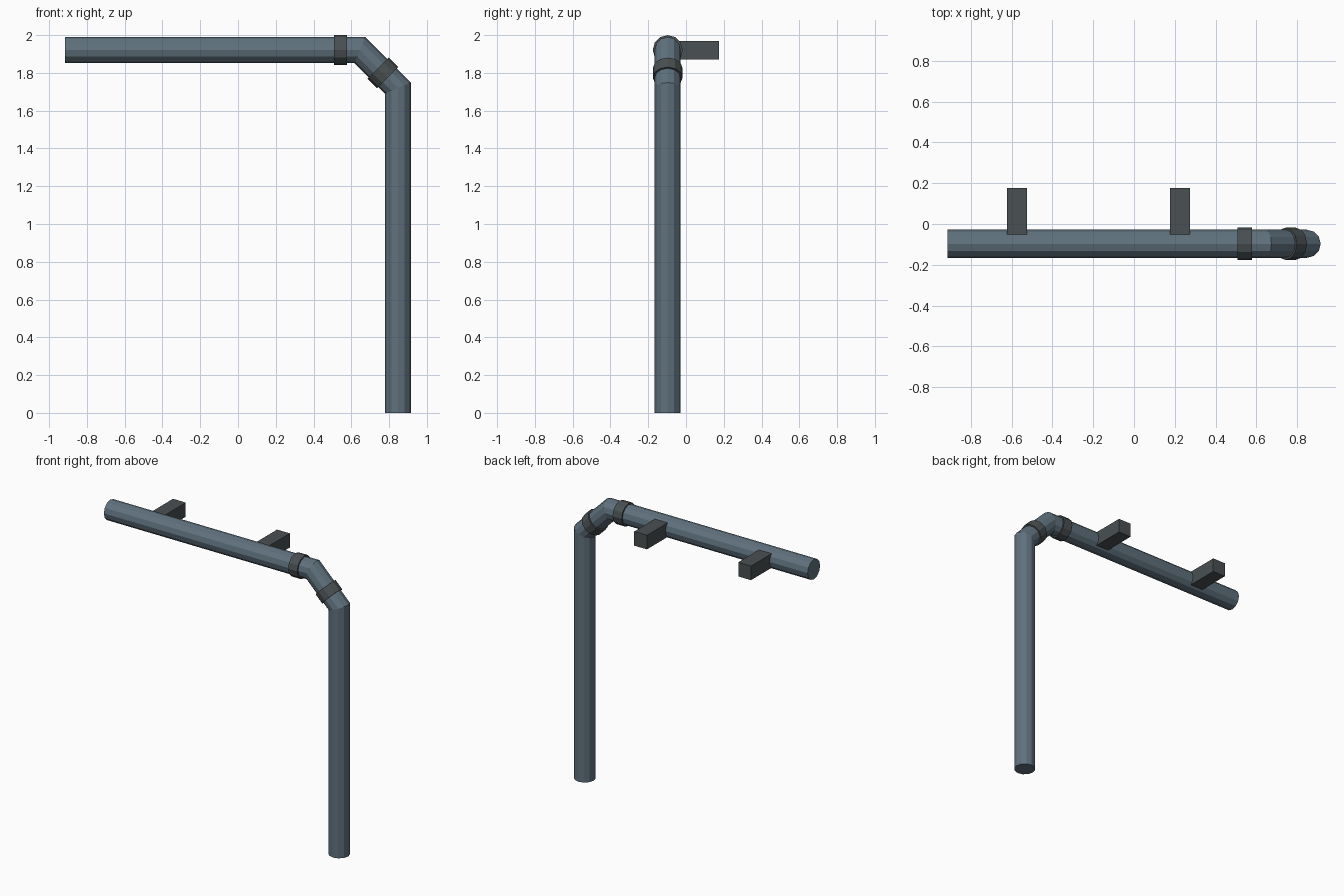
import bpy
import bmesh
from math import cos, sin, pi
from mathutils import Vector

cube = bpy.data.objects.get("Cube")
if cube:
    bpy.data.objects.remove(cube, do_unlink=True)

SIDES = 12
PIPE_R, COLLAR_R, COLLAR_LEN = 0.069, 0.079, 0.07
AXIS_Y, TOP_Z = -0.097, 1.921
SIDE = Vector((0, 1, 0))


def make_material(name, colour):
    mat = bpy.data.materials.new(name)
    mat.use_nodes = True
    mat.diffuse_color = (*colour, 1)
    bsdf = next(n for n in mat.node_tree.nodes if n.type == 'BSDF_PRINCIPLED')
    bsdf.inputs["Base Color"].default_value = (*colour, 1)
    return mat


def finish(name, bm, mat):
    bmesh.ops.recalc_face_normals(bm, faces=bm.faces)
    mesh = bpy.data.meshes.new(name)
    bm.to_mesh(mesh)
    bm.free()
    mesh.materials.append(mat)
    obj = bpy.data.objects.new(name, mesh)
    bpy.context.collection.objects.link(obj)
    return obj


def tube(name, path, radius, mat):
    """Capped faceted tube along a path in the XZ plane, mitred at its bends."""
    bm = bmesh.new()
    rings = []
    for i, point in enumerate(path):
        before = (point - path[max(i - 1, 0)]).normalized()
        after = (path[min(i + 1, len(path) - 1)] - point).normalized()
        tangent = (before + after).normalized()
        along = after if after.length else before
        across = SIDE.cross(tangent) / tangent.dot(along)
        rings.append([bm.verts.new(point + radius * (across * cos(a) + SIDE * sin(a)))
                      for a in (2 * pi * k / SIDES for k in range(SIDES))])
    for r0, r1 in zip(rings, rings[1:]):
        for k in range(SIDES):
            n = (k + 1) % SIDES
            bm.faces.new((r0[k], r0[n], r1[n], r1[k]))
    bm.faces.new(rings[0])
    bm.faces.new(rings[-1])
    return finish(name, bm, mat)


def box(name, low, high, mat):
    bm = bmesh.new()
    bmesh.ops.create_cube(bm, size=1)
    low, high = Vector(low), Vector(high)
    for v in bm.verts:
        v.co = (low + high) / 2 + v.co * (high - low)
    return finish(name, bm, mat)


steel = make_material("blue grey steel", (0.115, 0.165, 0.205))
iron = make_material("dark grey iron", (0.068, 0.080, 0.084))

# Bent pipe: upright, diagonal elbow and horizontal run
path = [Vector((x, AXIS_Y, z)) for x, z in
        ((0.846, 0), (0.846, 1.72), (0.645, TOP_Z), (-0.915, TOP_Z))]
tube("pipe", path, PIPE_R, steel)

# Collars around the horizontal run and the elbow
for name, x, z, direction in (("run_collar", 0.543, TOP_Z, (1, 0, 0)),
                              ("elbow_collar", 0.767, 1.80, (1, 0, -1))):
    centre = Vector((x, AXIS_Y, z))
    half = Vector(direction).normalized() * COLLAR_LEN / 2
    tube(name, [centre - half, centre + half], COLLAR_R, iron)

# Wall brackets reaching back from the horizontal run
for name, x in (("right_bracket", -0.574), ("left_bracket", 0.226)):
    box(name, (x - 0.049, AXIS_Y, TOP_Z - 0.049),
        (x + 0.049, 0.176, TOP_Z + 0.049), iron)
